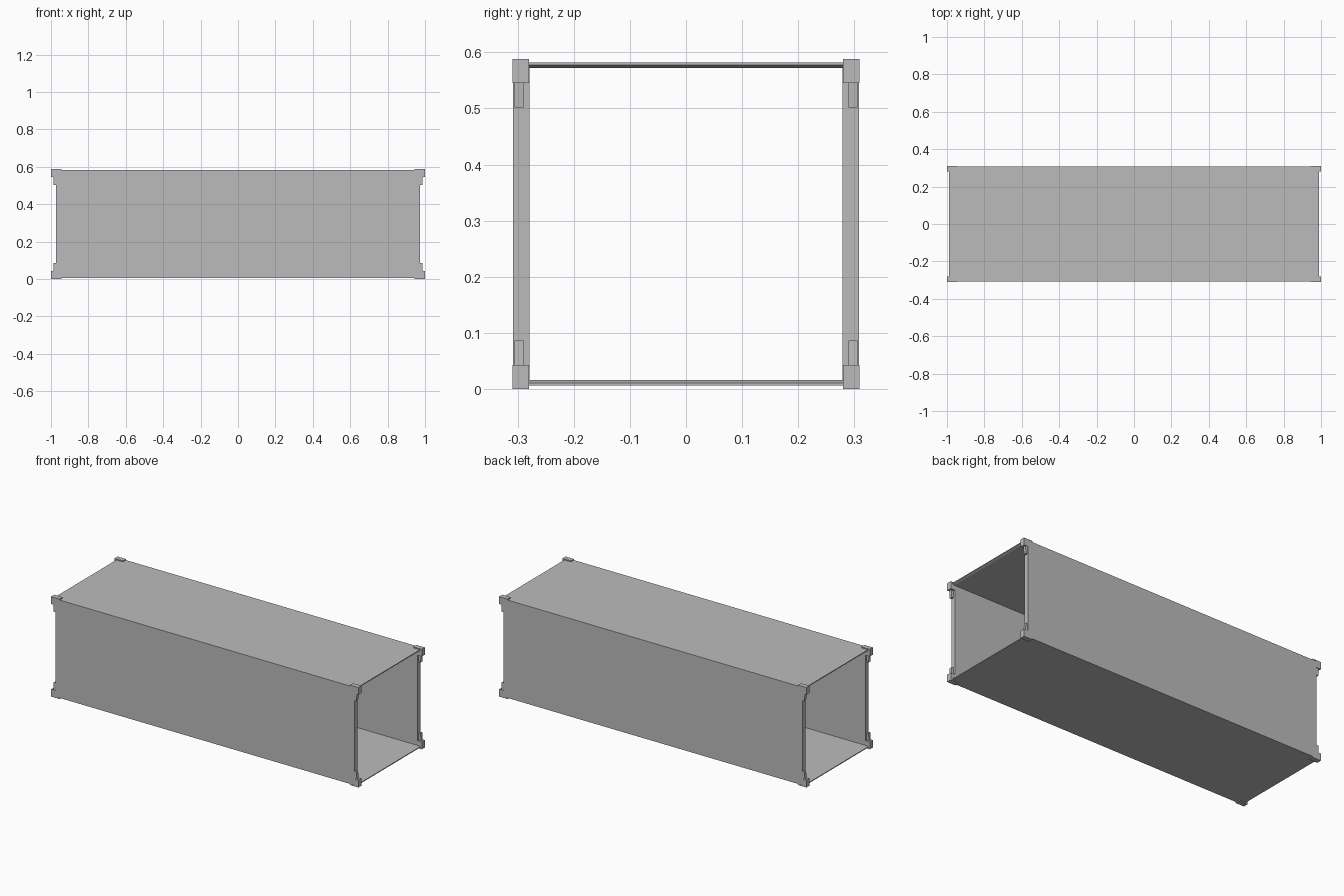
import bpy
import bmesh

if "Cube" in bpy.data.objects:
    bpy.data.objects.remove(bpy.data.objects["Cube"], do_unlink=True)

grey = bpy.data.materials.new("steel grey")
grey.use_nodes = True
colour = (0.5, 0.5, 0.5, 1)
grey.diffuse_color = colour
grey.node_tree.nodes["Principled BSDF"].inputs["Base Color"].default_value = colour

HEIGHT = 0.588


def prism(name, outline, y0, y1):
    """Extrude an x-z outline from y0 to y1."""
    bm = bmesh.new()
    face = bm.faces.new([bm.verts.new((x, y0, z)) for x, z in outline])
    new = bmesh.ops.extrude_face_region(bm, geom=[face])["geom"]
    verts = [v for v in new if isinstance(v, bmesh.types.BMVert)]
    bmesh.ops.translate(bm, verts=verts, vec=(0, y1 - y0, 0))
    bmesh.ops.recalc_face_normals(bm, faces=bm.faces)
    mesh = bpy.data.meshes.new(name)
    bm.to_mesh(mesh)
    bm.free()
    mesh.materials.append(grey)
    obj = bpy.data.objects.new(name, mesh)
    bpy.context.collection.objects.link(obj)
    return obj


def rect(x0, x1, z0, z1):
    return [(x0, z0), (x1, z0), (x1, z1), (x0, z1)]


# Thick side walls
for side, s in (("left", 1), ("right", -1)):
    y0, y1 = sorted((s * 0.279, s * 0.308))
    wall_name = "back_wall" if s > 0 else "front_wall"
    prism(wall_name, rect(-0.973, 0.973, 0.006, 0.582), y0, y1)

# Floor and roof plates with chamfered inner end edges
plate = [(-0.988, 0.006), (0.988, 0.006), (0.988, 0.011),
         (0.976, 0.016), (-0.976, 0.016), (-0.988, 0.011)]
prism("floor", plate, -0.28, 0.28)
prism("roof", [(x, HEIGHT - z) for x, z in plate], -0.28, 0.28)

# Corner fittings with a thin flange along the plate, and short post brackets
fitting = [(0.945, 0), (1, 0), (1, 0.043), (0.972, 0.043),
           (0.972, 0.006), (0.945, 0.006)]
bracket = [(0.972, 0.043), (0.988, 0.043), (0.985, 0.086), (0.972, 0.086)]
for end, sx in (("left", 1), ("right", -1)):
    for depth, sy in (("back", 1), ("front", -1)):
        for level in ("bottom", "top"):
            def place(outline):
                return [(sx * x, HEIGHT - z if level == "top" else z)
                        for x, z in outline]
            tag = f"{level}_{depth}_{end}"
            prism(f"corner_fitting_{tag}", place(fitting), sy * 0.28, sy * 0.309)
            prism(f"post_bracket_{tag}", place(bracket), sy * 0.29, sy * 0.306)
